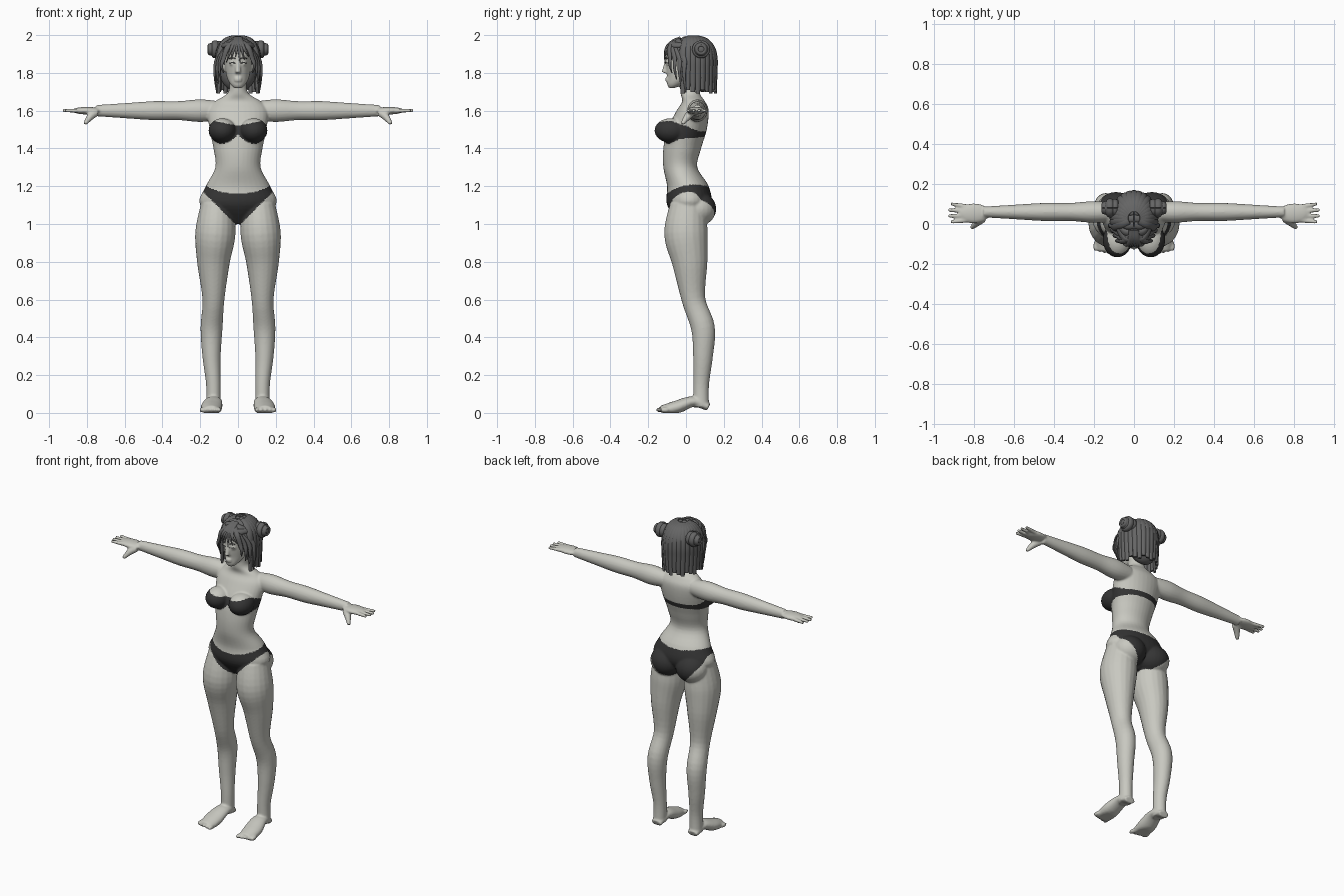
import bpy, bmesh, math
from mathutils import Vector, Matrix

cube = bpy.data.objects.get("Cube")
if cube:
    bpy.data.objects.remove(cube)


def material(name, red, green, blue):
    mat = bpy.data.materials.new(name)
    mat.use_nodes = True
    mat.diffuse_color = (red, green, blue, 1)
    shader = next(node for node in mat.node_tree.nodes if node.type == 'BSDF_PRINCIPLED')
    shader.inputs["Base Color"].default_value = (red, green, blue, 1)
    return mat


SKIN = material("pale_skin", .58, .58, .53)
CLOTH = material("dark_cloth", .035, .035, .035)
HAIR = material("grey_hair", .13, .13, .13)
FRONT, UP = Vector((0, -1, 0)), Vector((0, 0, 1))
SKULL = Vector((0, .03, 1.86))


def spline(rows, steps=5):
    """Smooth interpolation of equal-length tuples."""
    rows = [Vector(row) for row in rows]
    last = len(rows) - 1
    result = []
    for i in range(last):
        start, end = rows[i], rows[i + 1]
        leave = (end - rows[max(i - 1, 0)]) / 2
        arrive = (rows[min(i + 2, last)] - start) / 2
        for step in range(steps):
            t = step / steps
            ease = t * t * (3 - 2 * t)
            result.append(start.lerp(end, ease) + leave * t * (1 - t) ** 2 - arrive * t * t * (1 - t))
    return result + [rows[-1]]


def ellipse(centre, across, out, count):
    angles = [math.tau * i / count for i in range(count)]
    return [centre + across * math.cos(a) + out * math.sin(a) for a in angles]


def bridge(bm, rings):
    """Close a stack of rings into a capped surface."""
    loops = [[bm.verts.new(point) for point in ring] for ring in rings]
    for low, high in zip(loops, loops[1:]):
        for i in range(len(low)):
            bm.faces.new((low[i - 1], low[i], high[i], high[i - 1]))
    bm.faces.new(loops[0])
    bm.faces.new(loops[-1])


def trunk(bm, rows):
    """Upright loft from rows of height, half width, front and back."""
    rings = []
    for z, half, front, back in spline(rows):
        centre = Vector((0, (front + back) / 2, z))
        rings.append(ellipse(centre, Vector((half, 0, 0)), FRONT * (back - front) / 2, 32))
    bridge(bm, rings)


def tube(bm, rows, wide=1, thick=1, out=None, around=None, side=1, count=20):
    """Sweep along rows of x, y, z, radius; sections face a direction or away from a point."""
    path = spline(rows)
    rings = []
    for i, row in enumerate(path):
        tangent = path[min(i + 1, len(path) - 1)].xyz - path[max(i - 1, 0)].xyz
        across = tangent.cross(out or row.xyz - around).normalized()
        normal = across.cross(tangent).normalized()
        ring = ellipse(row.xyz, across * row.w * wide, normal * row.w * thick, count)
        rings.append([(p.x * side, p.y, max(p.z, 0)) for p in ring])
    bridge(bm, rings)


def lock(bm, points, width, around=SKULL, tip=.3):
    """Flat strand of hair that narrows towards its end."""
    last = len(points) - 1
    rows = [(*p, width * (1 - (1 - tip) * (i / last) ** 2)) for i, p in enumerate(points)]
    tube(bm, rows, thick=.6, around=around, count=10)


def blob(bm, location, radii):
    place = Matrix.Translation(location) @ Matrix.Diagonal((*radii, 1))
    bmesh.ops.create_uvsphere(bm, u_segments=24, v_segments=16, radius=1, matrix=place)


def finish(bm, name, *materials):
    bmesh.ops.recalc_face_normals(bm, faces=bm.faces)
    mesh = bpy.data.meshes.new(name)
    bm.to_mesh(mesh)
    bm.free()
    obj = bpy.data.objects.new(name, mesh)
    bpy.context.collection.objects.link(obj)
    for mat in materials:
        mesh.materials.append(mat)
    for other in bpy.context.selected_objects:
        other.select_set(False)
    obj.select_set(True)
    bpy.context.view_layer.objects.active = obj
    bpy.ops.object.shade_smooth_by_angle(angle=math.radians(60))
    return obj


# Torso with neck, then head, nose and lips
body = bmesh.new()
trunk(body, [(1, .04, -.03, .04), (1.1, .2, -.1, .13), (1.2, .17, -.1, .12), (1.3, .12, -.12, .06),
             (1.4, .13, -.12, .08), (1.5, .15, -.1, .11), (1.6, .16, -.05, .12),
             (1.65, .12, -.02, .1), (1.7, .05, -.03, .07), (1.8, .05, -.03, .07)])
trunk(body, [(1.72, .02, -.09, -.06), (1.74, .04, -.1, -.01), (1.78, .06, -.1, .06),
             (1.85, .07, -.11, .11), (1.93, .07, -.1, .12), (1.98, .03, -.02, .06)])
tube(body, [(0, -.1, 1.87, .01), (0, -.115, 1.8, .015)], out=FRONT)
for z in (1.76, 1.77):
    blob(body, (0, -.1, z), (.02, .01, .006))

for side in (1, -1):
    # Bust, seat, ear and eyelid
    blob(body, (side * .083, -.08, 1.495), (.073, .087, .065))
    blob(body, (side * .09, .065, 1.08), (.1, .095, .09))
    blob(body, (side * .074, .015, 1.835), (.01, .02, .03))
    blob(body, (side * .03, -.09, 1.85), (.017, .017, .01))
    # Leg
    tube(body, [(.11, .01, 1.1, .09), (.12, 0, .95, .11), (.13, .02, .8, .09), (.13, .04, .6, .06),
                (.14, .09, .45, .06), (.14, .09, .3, .05), (.13, .08, .15, .04), (.13, .08, .03, .04)],
         wide=.97, thick=1.05, out=FRONT, side=side)
    # Foot and toes
    tube(body, [(.13, .12, .03, .03), (.13, .04, .06, .04), (.14, -.05, .03, .05), (.14, -.13, .01, .04)],
         wide=1.15, thick=.7, out=UP, side=side)
    for i in range(5):
        blob(body, (side * (.1 + .023 * i), .006 * i - .135, .016), (.012, .025, .013))
    # Arm and palm
    arm = ((.1, .05), (.2, .06), (.32, .05), (.45, .05), (.6, .04), (.75, .03))
    tube(body, [(x, .06, 1.6, r) for x, r in arm], wide=.9, out=UP, side=side)
    blob(body, (side * .8, .053, 1.6), (.08, .05, .02))
    # Fingers and thumb
    for i in range(4):
        tip = .93 - .007 * (i - 1.5) ** 2
        tube(body, [(.82, .02 + .022 * i, 1.6, .012), (tip, .01 + .03 * i, 1.6, .009)],
             out=UP, side=side)
    tube(body, [(.75, .03, 1.59, .02), (.78, .01, 1.57, .02), (.81, -.02, 1.53, .01)],
         out=UP, side=side)

figure = finish(body, "body", SKIN, CLOTH)
fuse = figure.modifiers.new("fuse", 'REMESH')
fuse.voxel_size = .006
soften = figure.modifiers.new("soften", 'SMOOTH')
soften.iterations = 5
for name in ("fuse", "soften"):
    bpy.ops.object.modifier_apply(modifier=name)


def blend(start, end, amount):
    return start + (end - start) * min(1, max(0, amount))


def is_top(x, y, z):
    """Cups in front that narrow to a band across the back."""
    cup = max(0, 1 - (x / .085 - 1) ** 2)
    behind = (y + .08) / .15
    return x < .17 and blend(1.475 - .05 * cup, 1.46, behind) < z < blend(1.52 + .2 * x, 1.49, behind)


def is_brief(x, y, z):
    """Triangles in front and behind, joined by a strip over the hips."""
    waist = 1.16 + x * x + max(0, y + .1) * .17
    leg = blend(.985 + x, .985 + 4.5 * x * x, (y - .04) / .05)
    return x < .25 and min(leg, waist - .035) < z < waist


for face in figure.data.polygons:
    face.use_smooth = True
    x, y, z = face.center
    face.material_index = int(is_top(abs(x), y, z) or is_brief(abs(x), y, z))

# Hair: inner volume
hair = bmesh.new()
blob(hair, (0, .045, 1.885), (.093, .113, .104))
blob(hair, (0, .085, 1.8), (.095, .065, .1))

# Locks that follow the skull and hang round the sides and back
count = 19
for i in range(count):
    turn = math.radians(blend(-112, 112, i / (count - 1)))
    points = []
    for step in range(7):
        over = min(step / 3, 1) * math.pi / 2
        reach = .25 + .8 * math.sin(over)
        hang = max(0, step / 3 - 1) * (.18 - .01 * (i % 3))
        points.append((math.sin(turn) * .105 * reach, .03 + math.cos(turn) * .12 * reach,
                       1.87 + .115 * math.cos(over) - hang))
    lock(hair, points, .024, tip=.5)

for side in (1, -1):
    # Locks combed from the parting to the bun
    for i in range(6):
        y = .034 * i - .075
        z = 1.985 - 2.4 * (y - .03) ** 2
        lock(hair, [(0, y, z), (side * .045, y, z - .01), (side * .08, y * .6 + .03, 1.945),
                    (side * .1, .07, 1.92)], .02, tip=.5)
    # Coiled bun
    bun = Vector((side * .12, .08, 1.925))
    blob(hair, bun, (.04, .04, .04))
    for shift, radius in ((-.024, .034), (0, .037), (.023, .022)):
        centre = bun + Vector((side * shift, 0, 0))
        lock(hair, ellipse(centre, UP * radius, FRONT * radius, 12) + [centre + UP * radius],
             .018, around=centre, tip=1)
    # Locks framing the face
    for i in range(4):
        x, y, z = .077 + .012 * i, .025 * i - .085, 1.8 - .035 * i
        lock(hair, [(side * .01, -.055, 1.97), (side * .055, y / 2 - .045, 1.935),
                    (side * x, y, 1.875), (side * (x + .01), y, z / 2 + .94), (side * x, y + .01, z)],
             .017, tip=.2)

# Fringe
for i in range(6):
    x = .024 * i - .062
    lock(hair, [(x * .2, -.03, 1.985), (x * .3, -.075, 1.965), (x * .6, -.108, 1.925),
                (x, abs(x) * .45 - .12, 1.855 + .015 * (i % 3))], .014, tip=.15)
finish(hair, "hair", HAIR)

# Eyelashes and brows
lashes = bmesh.new()
for side in (1, -1):
    for z in (1.851, 1.876):
        tube(lashes, [(.014, -.108, z, .002), (.03, -.107, z + .004, .003), (.046, -.095, z, .002)],
             out=FRONT, side=side, count=8)
finish(lashes, "lashes_and_brows", HAIR)
